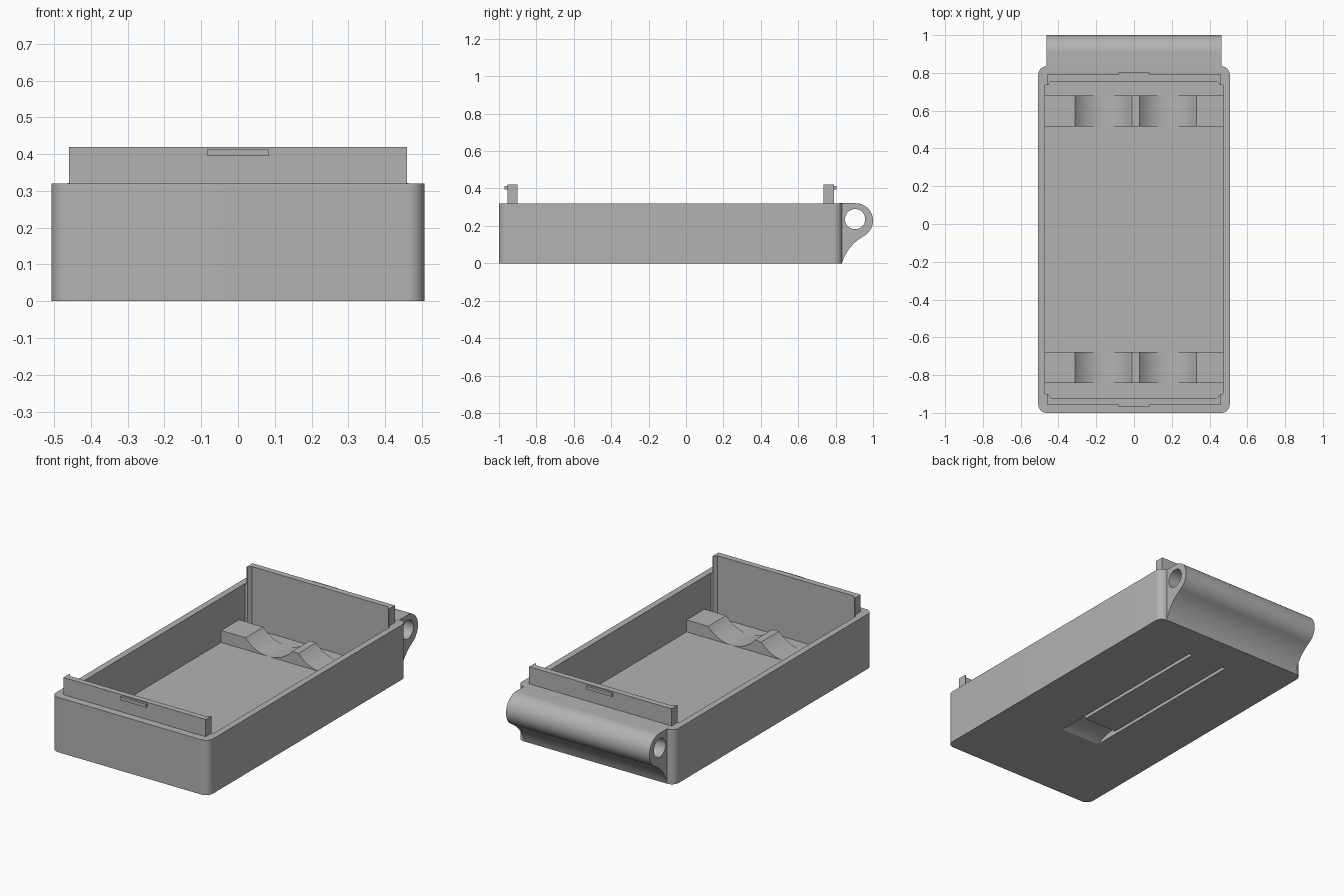
import bpy
import bmesh
from math import sin, cos, radians

cube = bpy.data.objects.get("Cube")
if cube:
    bpy.data.objects.remove(cube, do_unlink=True)

grey = bpy.data.materials.new("plain grey")
grey.use_nodes = True
grey.diffuse_color = (0.45, 0.45, 0.45, 1)
grey.node_tree.nodes["Principled BSDF"].inputs["Base Color"].default_value = (0.45, 0.45, 0.45, 1)


def arc(cx, cy, r, start, end, n):
    angles = [radians(start + (end - start) * i / n) for i in range(n + 1)]
    return [(cx + r * cos(a), cy + r * sin(a)) for a in angles]


def bezier(a, b, c, n):
    ts = [i / n for i in range(n + 1)]
    return [tuple((1 - t) ** 2 * p + 2 * t * (1 - t) * q + t * t * s
                  for p, q, s in zip(a, b, c)) for t in ts]


def rounded_rect(x0, x1, y0, y1, r, n=10):
    corners = [(x1 - r, y1 - r), (x0 + r, y1 - r), (x0 + r, y0 + r), (x1 - r, y0 + r)]
    pts = []
    for i, (cx, cy) in enumerate(corners):
        pts += arc(cx, cy, r, 90 * i, 90 * i + 90, n)
    return pts


def prism(name, pts, axis, lo, hi):
    """Extrude a flat outline along the given axis."""
    place = {"x": lambda u, v, w: (w, u, v),
             "y": lambda u, v, w: (u, w, v),
             "z": lambda u, v, w: (u, v, w)}[axis]
    bm = bmesh.new()
    face = bm.faces.new([bm.verts.new(place(u, v, lo)) for u, v in pts])
    top = bmesh.ops.extrude_face_region(bm, geom=[face])["geom"]
    offset = place(0, 0, hi - lo)
    bmesh.ops.translate(bm, vec=offset, verts=[g for g in top if isinstance(g, bmesh.types.BMVert)])
    bmesh.ops.recalc_face_normals(bm, faces=bm.faces)
    mesh = bpy.data.meshes.new(name)
    bm.to_mesh(mesh)
    bm.free()
    mesh.materials.append(grey)
    obj = bpy.data.objects.new(name, mesh)
    bpy.context.collection.objects.link(obj)
    return obj


def box(name, x0, x1, y0, y1, z0, z1):
    return prism(name, [(x0, y0), (x1, y0), (x1, y1), (x0, y1)], "z", z0, z1)


def activate(obj):
    bpy.ops.object.select_all(action="DESELECT")
    obj.select_set(True)
    bpy.context.view_layer.objects.active = obj


def cut(obj, cutter):
    mod = obj.modifiers.new("cut", "BOOLEAN")
    mod.operation = "DIFFERENCE"
    mod.solver = "EXACT"
    mod.object = cutter
    activate(obj)
    bpy.ops.object.modifier_apply(modifier=mod.name)
    bpy.data.objects.remove(cutter, do_unlink=True)


FLOOR, RIM, LIP_TOP = 0.06, 0.32, 0.42
MID = -0.0825  # middle of the tray along y

# Tray body with its cavity
tray = prism("tray", rounded_rect(-0.507, 0.507, -1, 0.835, 0.045), "z", 0, RIM)
quarter = [(0.47, 0.818), (0.455, 0.818), (0.44, 0.838)]
right_half = [(x, MID - v) for x, v in reversed(quarter)] + [(x, MID + v) for x, v in quarter]
outline = right_half + [(-x, y) for x, y in reversed(right_half)]
cut(tray, prism("cavity_cutter", outline, "z", FLOOR, 0.5))

# Scooped recess under the floor, with a tongue left standing in it
scoop = bezier((-0.46, 0), (-0.4, 0.04), (-0.29, 0.04), 10)
cut(tray, prism("recess_cutter", [(-0.46, -0.02)] + scoop + [(0.63, 0.04), (0.63, -0.02)],
                "x", -0.128, 0.128))
tongue = box("bottom_tongue", -0.108, 0.108, -0.29, 0.63, 0, 0.045)

# End lips with short side returns and a snap ridge on each
parts = [tray, tongue]
for name, s in (("front", -1), ("back", 1)):
    half = [(0.46, 0.873), (0.46, 0.818), (0.455, 0.818), (0.44, 0.838)]
    pts = half + [(-x, v) for x, v in reversed(half)]
    prism(name + "_lip", [(x, MID + s * v) for x, v in pts], "z", RIM, LIP_TOP)
    ys = sorted((MID + s * 0.87, MID + s * 0.887))
    box(name + "_snap_ridge", -0.083, 0.083, *ys, 0.395, 0.414)

# Cradles with two round seats
TOP, R = 0.13, 0.196
profile = [(-0.47, FLOOR - 0.01), (-0.47, TOP)]
for cx in (-0.162, 0.18):
    profile += arc(cx, FLOOR + R, R, 220, 320, 24)
profile += [(0.47, TOP), (0.47, FLOOR - 0.01)]
profile = [(x, min(z, TOP)) for x, z in profile]
for name, y in (("front_cradle", -0.842), ("back_cradle", 0.515)):
    parts.append(prism(name, profile, "y", y, y + 0.165))

# Hinge barrel blended into the back wall, with a pin hole
cy, cz, r = 0.907, 0.228, 0.093
hinge_outline = [(0.82, 0), (0.82, cz + r)] + arc(cy, cz, r, 90, -60, 30)
hinge_outline += bezier(hinge_outline[-1], (0.862, 0.095), (0.834, 0), 14)[1:]
hinge = prism("hinge_barrel", hinge_outline, "x", -0.463, 0.463)
cut(hinge, prism("pin_hole_cutter", arc(cy - 0.003, cz + 0.008, 0.054, 0, 350, 35), "x", -0.6, 0.6))
parts.append(hinge)

for part in parts:
    activate(part)
    bpy.ops.object.shade_smooth_by_angle(angle=radians(25))
